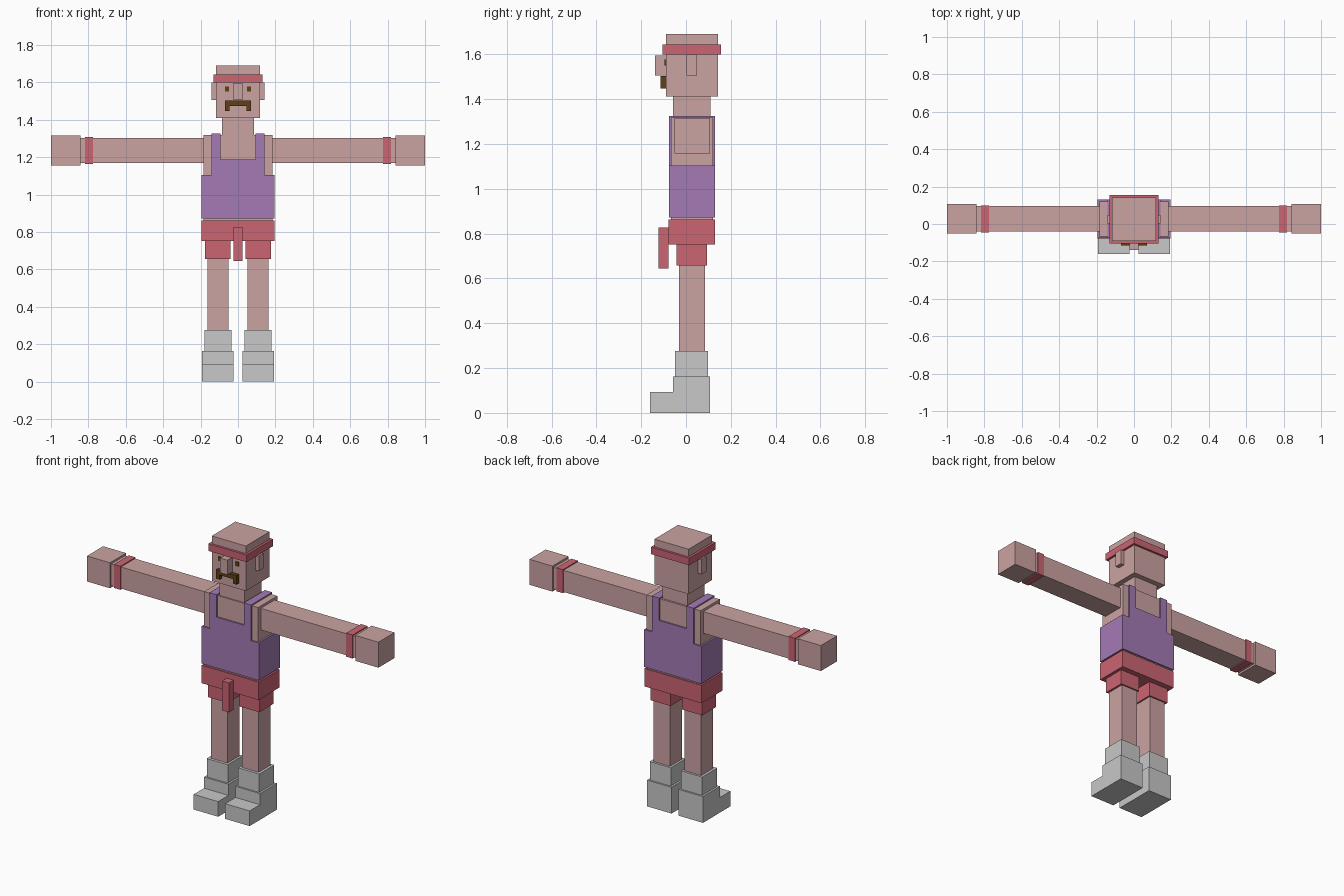
import bpy

if "Cube" in bpy.data.objects:
    bpy.data.objects.remove(bpy.data.objects["Cube"])


def material(name, rgb):
    m = bpy.data.materials.new(name)
    m.diffuse_color = (*rgb, 1)
    m.use_nodes = True
    m.node_tree.nodes["Principled BSDF"].inputs["Base Color"].default_value = m.diffuse_color
    return m


SKIN = material("skin", (0.597, 0.366, 0.362))
PURPLE = material("purple cloth", (0.371, 0.195, 0.456))
RED = material("red cloth", (0.604, 0.130, 0.171))
GREY = material("grey boots", (0.578, 0.578, 0.578))
BROWN = material("brown hair", (0.115, 0.052, 0.006))


def extrude_outline(name, outline, x0, x1, mat):
    """Prism along x from a (y, z) outline."""
    n = len(outline)
    verts = [(x, y, z) for x in (x0, x1) for y, z in outline]
    faces = [tuple(range(n))[::-1], tuple(range(n, 2 * n))]
    faces += [(i, (i + 1) % n, (i + 1) % n + n, i + n) for i in range(n)]
    mesh = bpy.data.meshes.new(name)
    mesh.from_pydata(verts, [], faces)
    mesh.materials.append(mat)
    obj = bpy.data.objects.new(name, mesh)
    bpy.context.collection.objects.link(obj)
    return obj


def box(name, x, y, z, mat):
    (y0, y1), (z0, z1) = y, z
    return extrude_outline(name, [(y0, z0), (y1, z0), (y1, z1), (y0, z1)], *x, mat)


def pair(obj):
    """Mirror a right-hand part to the other side."""
    obj.modifiers.new("mirror", 'MIRROR').use_axis[0] = True


# Head
box("head", (-0.117, 0.117), (-0.09, 0.142), (1.411, 1.69), SKIN)
box("headband", (-0.131, 0.131), (-0.104, 0.156), (1.599, 1.643), RED)
box("nose", (-0.025, 0.025), (-0.139, -0.09), (1.505, 1.596), SKIN)
pair(box("ear", (0.117, 0.142), (0.002, 0.049), (1.505, 1.599), SKIN))
pair(box("eye", (0.048, 0.070), (-0.096, -0.09), (1.551, 1.577), BROWN))
box("moustache", (-0.070, 0.070), (-0.114, -0.09), (1.475, 1.503), BROWN)
pair(box("moustache_tip", (0.046, 0.070), (-0.114, -0.09), (1.447, 1.475), BROWN))
box("neck", (-0.085, 0.085), (-0.059, 0.109), (1.31, 1.411), SKIN)

# Torso and tank top
SHIRT_Y = (-0.076, 0.130)
box("torso", (-0.185, 0.185), (-0.067, 0.121), (0.80, 1.318), SKIN)
box("shirt_body", (-0.196, 0.196), SHIRT_Y, (0.872, 1.104), PURPLE)
box("shirt_chest", (-0.093, 0.093), SHIRT_Y, (1.104, 1.187), PURPLE)
pair(box("shirt_strap", (0.093, 0.143), SHIRT_Y, (1.104, 1.326), PURPLE))

# Arms
pair(box("arm", (0.185, 0.845), (-0.041, 0.095), (1.169, 1.303), SKIN))
pair(box("wristband", (0.774, 0.819), (-0.046, 0.100), (1.163, 1.309), RED))
pair(box("hand", (0.842, 1.0), (-0.052, 0.106), (1.157, 1.315), SKIN))

# Shorts with hanging cord
box("shorts", (-0.196, 0.196), (-0.077, 0.129), (0.751, 0.862), RED)
pair(box("shorts_leg", (0.040, 0.177), (-0.043, 0.094), (0.657, 0.751), RED))
box("cord", (-0.024, 0.024), (-0.122, -0.077), (0.645, 0.828), RED)

# Legs and boots
pair(box("leg", (0.050, 0.164), (-0.032, 0.085), (0.27, 0.66), SKIN))
pair(box("boot_shaft", (0.036, 0.180), (-0.049, 0.098), (0.162, 0.277), GREY))
FOOT = [(-0.160, 0), (0.108, 0), (0.108, 0.163), (-0.059, 0.163),
        (-0.059, 0.094), (-0.160, 0.094)]
pair(extrude_outline("boot_foot", FOOT, 0.024, 0.192, GREY))
